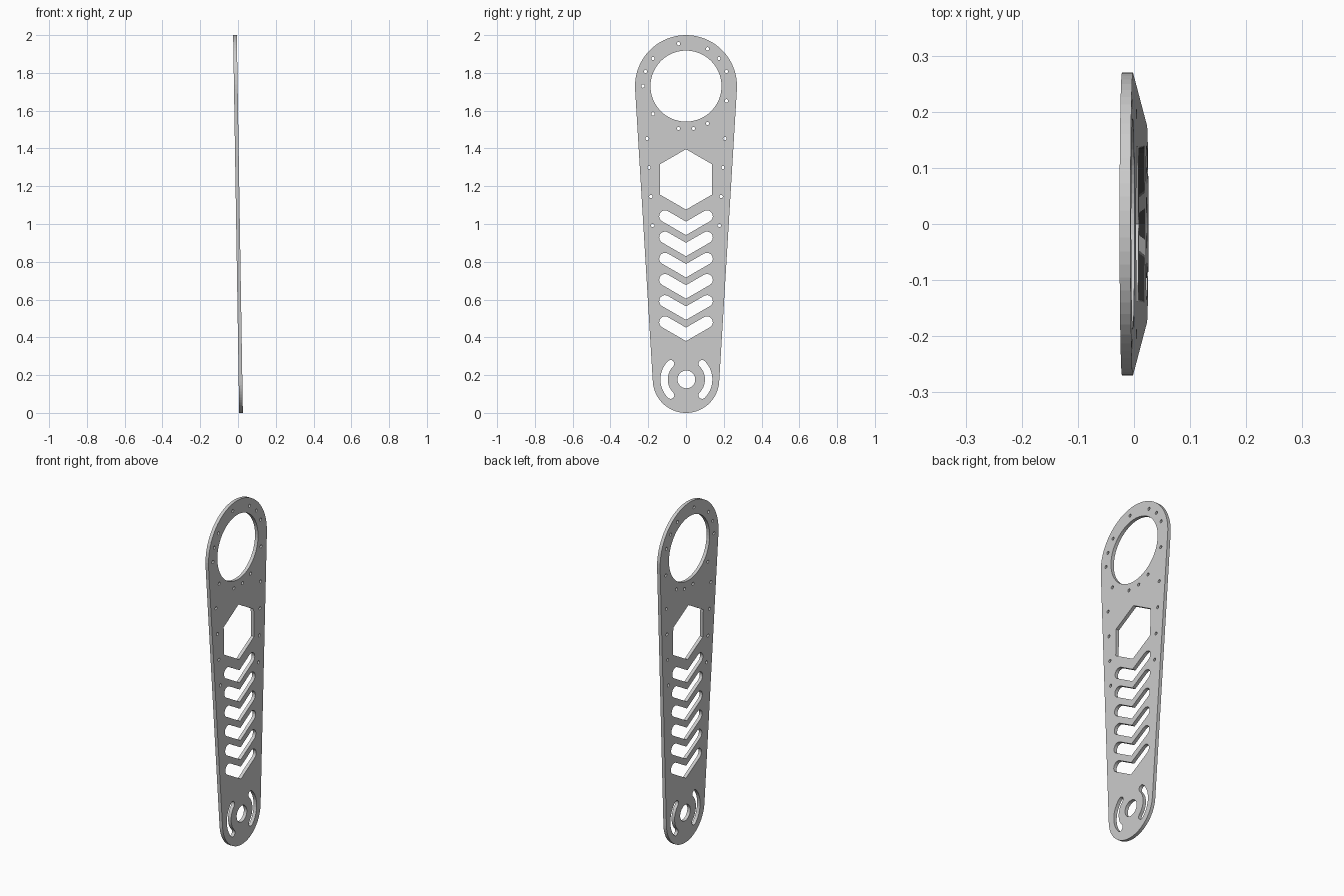
import bpy, bmesh
from math import cos, sin, asin, pi, radians

if "Cube" in bpy.data.objects:
    bpy.data.objects.remove(bpy.data.objects["Cube"])

THICK = 0.0195      # plate thickness
LEAN = 0.016        # sideways lean per unit of height
TOP, TOP_R = 1.73, 0.27
LOW, LOW_R = 0.176, 0.176


def arc(cy, cz, r, a0, a1, n):
    """Points on an arc, angles in degrees, both ends included."""
    return [(cy + r * cos(radians(a0 + (a1 - a0) * i / n)),
             cz + r * sin(radians(a0 + (a1 - a0) * i / n))) for i in range(n + 1)]


def circle(cy, cz, r, n):
    return arc(cy, cz, r, 0, 360, n)[:-1]


# Outline: hull of the large top circle and the small lower circle
a = asin((TOP_R - LOW_R) / (TOP - LOW)) * 180 / pi
loops = [arc(0, TOP, TOP_R, -a, 180 + a, 36) + arc(0, LOW, LOW_R, 180 + a, 360 - a, 30)]

# Large ring opening and pivot hole
loops.append(circle(0, TOP, 0.188, 64))
loops.append(circle(0.002, 0.177, 0.047, 32))

# Hexagon window
loops.append(arc(0, 1.236, 0.16, 30, 330, 5))

# Chevron slots with round ends
h, reach = 0.031, 0.111
for i in range(6):
    z = 0.977 - 0.1122 * i
    end = z + reach * 0.577
    loops.append(arc(reach, end, h, -60, 120, 10) + [(0, z + h / 0.866)]
                 + arc(-reach, end, h, 60, 240, 10) + [(0, z - h / 0.866)])

# Curved slots on both sides of the pivot
mid, half = 0.118, 0.0195
for m in (0, 180):
    c0, c1 = radians(m - 45), radians(m + 45)
    loops.append(arc(0.002, 0.177, mid + half, m - 45, m + 45, 14)
                 + arc(0.002 + mid * cos(c1), 0.177 + mid * sin(c1), half, m + 45, m + 225, 8)[1:-1]
                 + arc(0.002, 0.177, mid - half, m + 45, m - 45, 14)
                 + arc(0.002 + mid * cos(c0), 0.177 + mid * sin(c0), half, m + 135, m + 315, 8)[1:-1])

# Small bolt holes around the ring and down both edges
for d in (20, 40, 60, 100, 140, 160, 180, 220, 260, 280, 300, 340):
    loops.append(circle(0.228 * cos(radians(d)), TOP + 0.228 * sin(radians(d)), 0.009, 12))
for i in range(4):
    for s in (-1, 1):
        loops.append(circle(s * (0.206 - 0.0098 * i), 1.452 - 0.1533 * i, 0.009, 12))

# Filled 2D curve gives the plate with all its openings
curve = bpy.data.curves.new("plate_profile", 'CURVE')
curve.dimensions = '2D'
curve.fill_mode = 'BOTH'
curve.extrude = THICK / 2
for pts in loops:
    sp = curve.splines.new('POLY')
    sp.points.add(len(pts) - 1)
    for p, (y, z) in zip(sp.points, pts):
        p.co = (y, z, 0, 1)
    sp.use_cyclic_u = True
profile = bpy.data.objects.new("plate_profile", curve)
bpy.context.collection.objects.link(profile)
bpy.context.view_layer.update()
mesh = bpy.data.meshes.new_from_object(
    profile.evaluated_get(bpy.context.evaluated_depsgraph_get()))
bpy.data.objects.remove(profile)

# Stand the plate upright in the YZ plane with its slight lean
bm = bmesh.new()
bm.from_mesh(mesh)
bmesh.ops.remove_doubles(bm, verts=bm.verts, dist=1e-5)
for v in bm.verts:
    y, z, x = v.co
    v.co = (x + LEAN * (1 - z), y, z)
bmesh.ops.recalc_face_normals(bm, faces=bm.faces)
for f in bm.faces:
    f.smooth = False
    f.material_index = 0
bm.to_mesh(mesh)
bm.free()

grey = bpy.data.materials.new("light_grey_metal")
grey.diffuse_color = (0.6, 0.6, 0.6, 1)
grey.use_nodes = True
grey.node_tree.nodes["Principled BSDF"].inputs["Base Color"].default_value = grey.diffuse_color
mesh.materials.clear()
mesh.materials.append(grey)
mesh.name = "side_plate"
plate = bpy.data.objects.new("side_plate", mesh)
bpy.context.collection.objects.link(plate)
